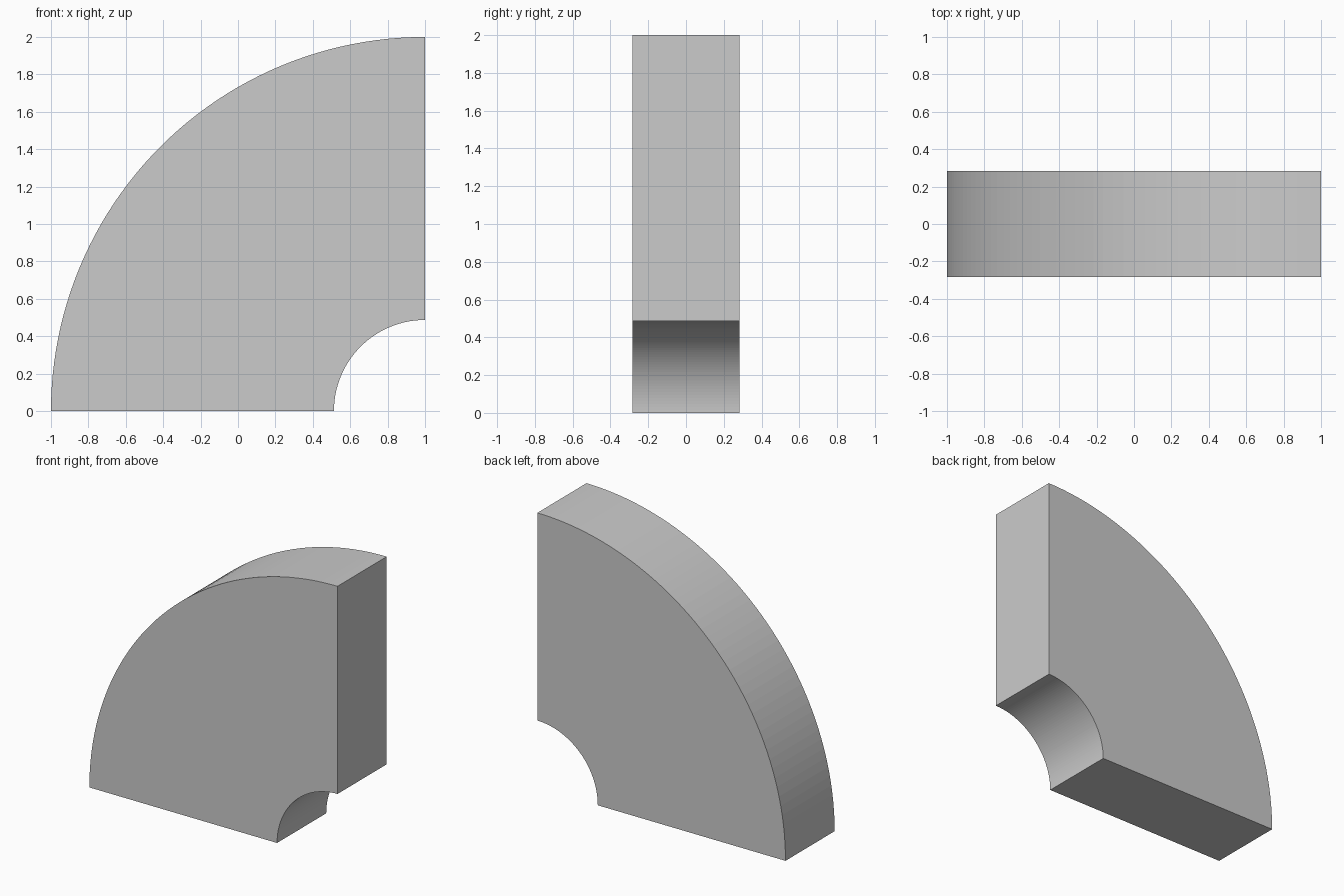
import bpy, bmesh
from math import sin, cos, pi

if "Cube" in bpy.data.objects:
    bpy.data.objects.remove(bpy.data.objects["Cube"])

OUTER_R, INNER_R = 2.0, 0.487
HALF_DEPTH = 0.283
SEGMENTS = 48
CENTRE_X = 1.0


def arc(radius):
    """Quarter arc in the XZ plane, from the base up to the vertical end."""
    steps = [pi / 2 * i / SEGMENTS for i in range(SEGMENTS + 1)]
    return [(CENTRE_X - radius * cos(a), -HALF_DEPTH, radius * sin(a)) for a in steps]


# Quarter ring profile, extruded through its depth
bm = bmesh.new()
profile = arc(OUTER_R) + arc(INNER_R)[::-1]
face = bm.faces.new([bm.verts.new(p) for p in profile])
result = bmesh.ops.extrude_face_region(bm, geom=[face], use_keep_orig=True)
moved = [g for g in result["geom"] if isinstance(g, bmesh.types.BMVert)]
bmesh.ops.translate(bm, verts=moved, vec=(0, 2 * HALF_DEPTH, 0))
bmesh.ops.recalc_face_normals(bm, faces=bm.faces)

mesh = bpy.data.meshes.new("quarter_ring_block")
bm.to_mesh(mesh)
bm.free()
block = bpy.data.objects.new("quarter_ring_block", mesh)
bpy.context.collection.objects.link(block)
